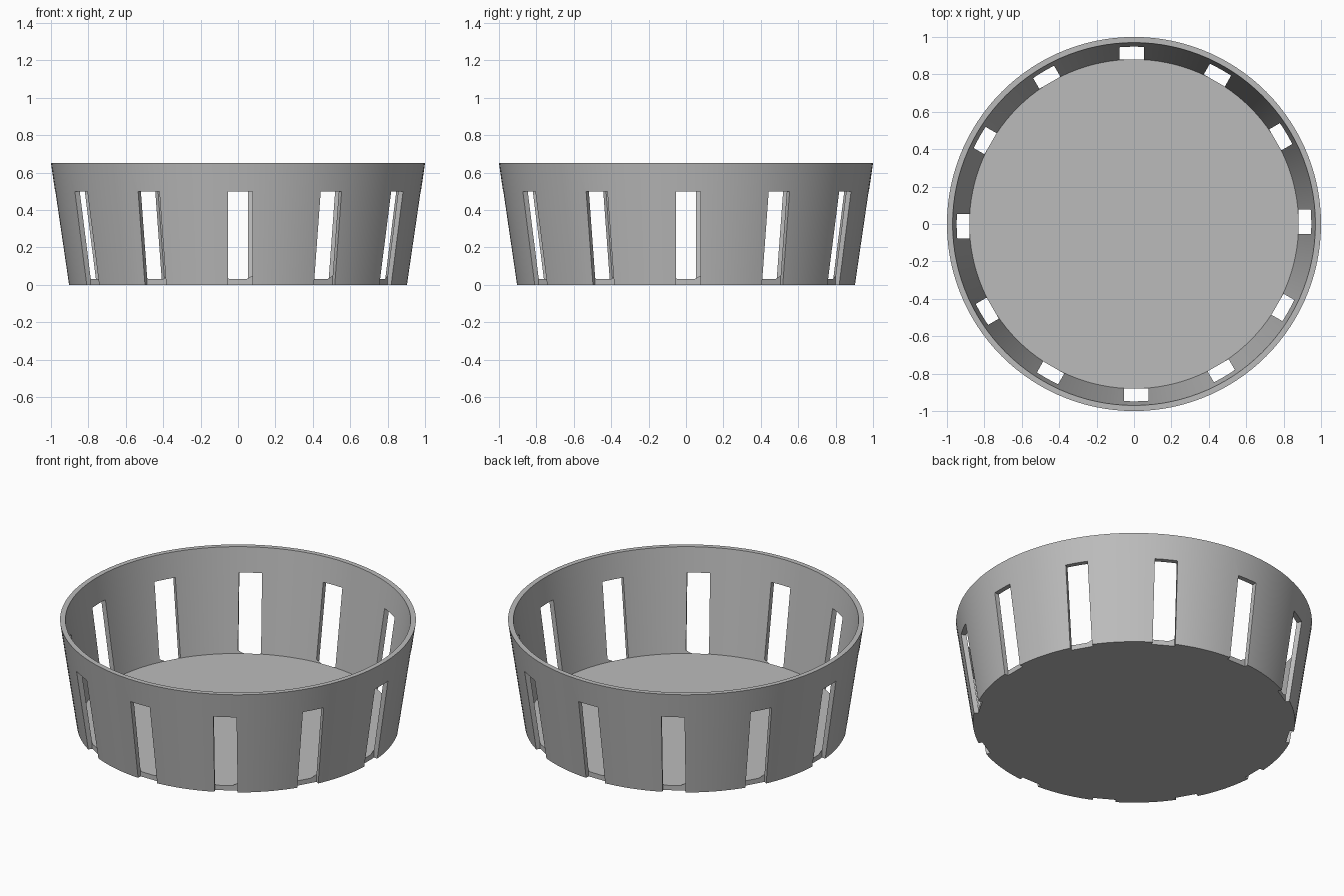
import bpy, bmesh, math
from mathutils import Matrix, Vector

if "Cube" in bpy.data.objects:
    bpy.data.objects.remove(bpy.data.objects["Cube"], do_unlink=True)

SEGMENTS = 120
SLOTS = 12
HEIGHT, FLOOR, SLOT_TOP, SLOT_WIDTH = 0.65, 0.03, 0.50, 0.13

grey = bpy.data.materials.new("grey plastic")
grey.use_nodes = True
colour = (0.5, 0.5, 0.5, 1)
grey.diffuse_color = colour
grey.node_tree.nodes["Principled BSDF"].inputs["Base Color"].default_value = colour


def make_object(name, bm):
    bmesh.ops.recalc_face_normals(bm, faces=bm.faces)
    mesh = bpy.data.meshes.new(name)
    bm.to_mesh(mesh)
    bm.free()
    mesh.materials.append(grey)
    obj = bpy.data.objects.new(name, mesh)
    bpy.context.collection.objects.link(obj)
    return obj


# Tapered basket: rings from under the floor, up the outside and down the inside
bm = bmesh.new()
rings = []
for radius, z in [(0.905, 0), (1, HEIGHT), (0.97, HEIGHT), (0.88, FLOOR)]:
    ring = []
    for i in range(SEGMENTS):
        a = math.tau * i / SEGMENTS
        ring.append(bm.verts.new((radius * math.cos(a), radius * math.sin(a), z)))
    rings.append(ring)
for low, high in zip(rings, rings[1:]):
    for i in range(SEGMENTS):
        j = (i + 1) % SEGMENTS
        bm.faces.new((low[i], low[j], high[j], high[i]))
bm.faces.new(rings[0])
bm.faces.new(rings[-1])
basket = make_object("slotted_basket", bm)

# Slot cutters: boxes around the wall, each shifted slightly sideways
bm = bmesh.new()
inner, outer, bottom = 0.879, 1.1, -0.1
size = Vector((outer - inner, SLOT_WIDTH, SLOT_TOP - bottom))
centre = Vector(((inner + outer) / 2, 0.012, (SLOT_TOP + bottom) / 2))
for i in range(SLOTS):
    turn = Matrix.Rotation(math.tau * i / SLOTS, 4, 'Z')
    place = turn @ Matrix.Translation(centre) @ Matrix.Diagonal(size.to_4d())
    bmesh.ops.create_cube(bm, size=1, matrix=place)
cutter = make_object("slot_cutters", bm)
cutter.hide_render = True

# Cut the slots, then drop the cutters
cut = basket.modifiers.new("slots", 'BOOLEAN')
cut.operation = 'DIFFERENCE'
cut.solver = 'EXACT'
cut.object = cutter
bpy.ops.object.select_all(action='DESELECT')
basket.select_set(True)
bpy.context.view_layer.objects.active = basket
bpy.ops.object.modifier_apply(modifier=cut.name)
bpy.data.objects.remove(cutter, do_unlink=True)
bpy.ops.object.shade_smooth_by_angle(angle=math.radians(30))
